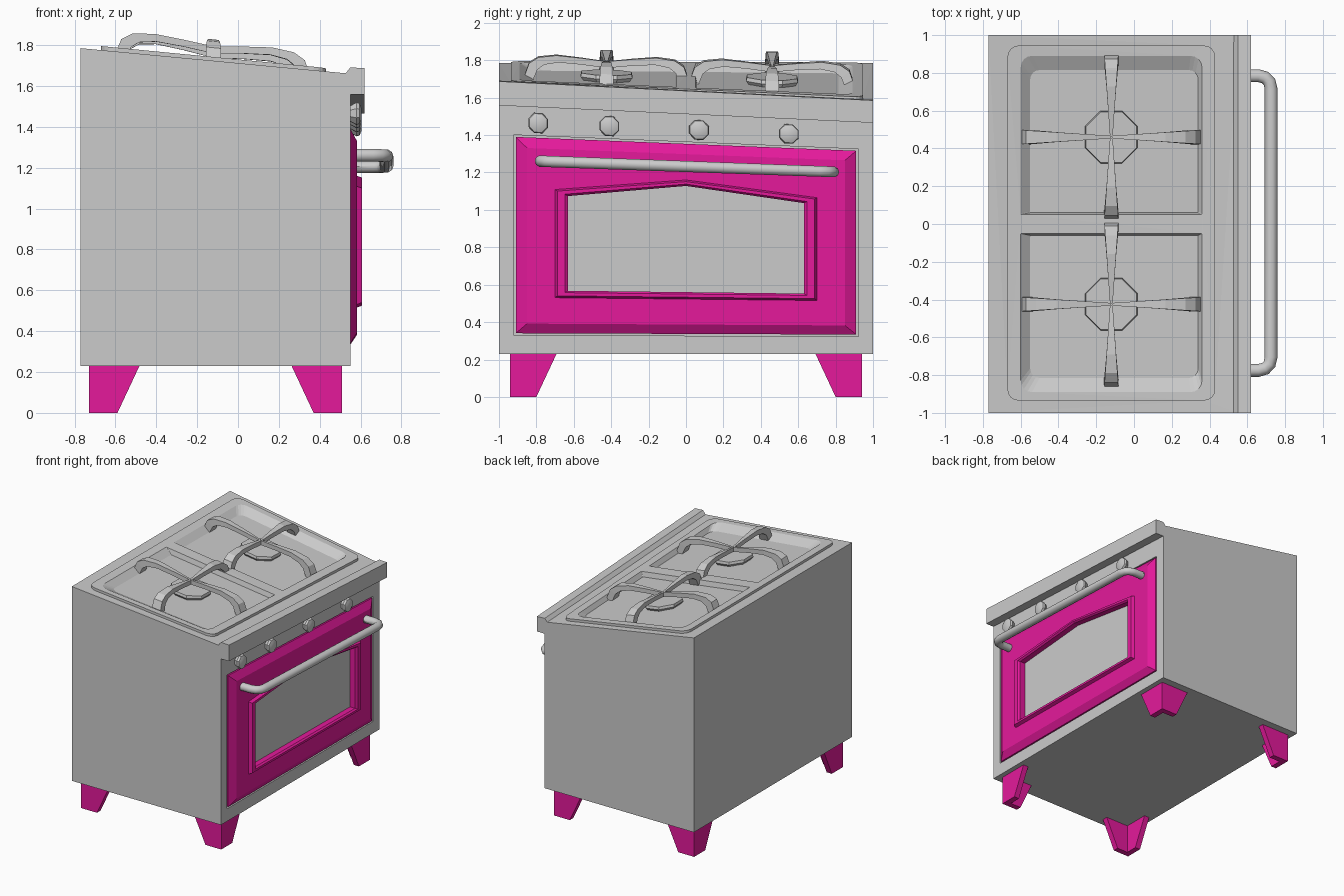
import bpy, bmesh, math
from mathutils import Vector

if "Cube" in bpy.data.objects:
    bpy.data.objects.remove(bpy.data.objects["Cube"])

magenta = bpy.data.materials.new("magenta_enamel")
magenta.diffuse_color = (0.78, 0.01, 0.33, 1)
magenta.use_nodes = True
magenta.node_tree.nodes["Principled BSDF"].inputs["Base Color"].default_value = magenta.diffuse_color


def front(x, y, z):
    """Lean of the front: heights shift along y, more towards the top."""
    return (x, y, z - 0.05 * y * (z - 0.23) / 1.38)


def top(x, y, h):
    """Point at height h over the sloping, slightly twisted cooktop."""
    return (x, y, 1.785 + (x + 0.77) / 1.32 * (-0.175 - 0.05 * y) + h)


def finish(bm, name, mat=None, smooth=None):
    bmesh.ops.remove_doubles(bm, verts=bm.verts[:], dist=0.0003)
    bmesh.ops.recalc_face_normals(bm, faces=bm.faces[:])
    me = bpy.data.meshes.new(name)
    bm.to_mesh(me)
    bm.free()
    ob = bpy.data.objects.new(name, me)
    bpy.context.collection.objects.link(ob)
    if mat:
        me.materials.append(mat)
    if smooth:
        bpy.ops.object.select_all(action='DESELECT')
        ob.select_set(True)
        bpy.context.view_layer.objects.active = ob
        bpy.ops.object.shade_smooth_by_angle(angle=math.radians(smooth))
    return ob


def skin(bm, loops, cap0=True, cap1=True):
    """Join successive loops of equal point count with quads."""
    vs = [[bm.verts.new(p) for p in lp] for lp in loops]
    for a, b in zip(vs, vs[1:]):
        for i in range(len(a)):
            j = (i + 1) % len(a)
            bm.faces.new((a[i], a[j], b[j], b[i]))
    if cap0:
        bm.faces.new(vs[0])
    if cap1:
        bm.faces.new(vs[-1])


def fill(bm, *loops):
    """Flat fill between an outer loop and holes."""
    edges = []
    for lp in loops:
        v = [bm.verts.new(p) for p in lp]
        edges += [bm.edges.new((v[i], v[(i + 1) % len(v)])) for i in range(len(v))]
    bmesh.ops.triangle_fill(bm, edges=edges, use_beauty=True, normal=(0, 0, 1))


def rrect(x0, x1, y0, y1, r_low, r_high, n=4):
    """Rounded rectangle; separate radii for the low-y and high-y corners."""
    pts = []
    for k, (cx, cy, r) in enumerate([(x0 + r_low, y0 + r_low, r_low), (x1 - r_low, y0 + r_low, r_low),
                                     (x1 - r_high, y1 - r_high, r_high), (x0 + r_high, y1 - r_high, r_high)]):
        for i in range(n + 1):
            a = math.pi + (k + i / n) * math.pi / 2
            pts.append((cx + r * math.cos(a), cy + r * math.sin(a)))
    return pts


# Oven body: walls, front frame with door recess, cooktop with two wells
bm = bmesh.new()
X0, X1 = -0.77, 0.55
base = [(X0, -1, 0.23), (X1, -1, 0.23), (X1, 1, 0.23), (X0, 1, 0.23)]
lid = [top(x, y, 0) for x, y, _ in base]
bm.faces.new([bm.verts.new(p) for p in base])
for i in (0, 2, 3):
    j = (i + 1) % 4
    bm.faces.new([bm.verts.new(p) for p in (base[i], base[j], lid[j], lid[i])])


def front_rect(x, y, z0, z1):
    return [front(x, -y, z0), front(x, y, z0), front(x, y, z1), front(x, -y, z1)]


skin(bm, [[base[1], base[2], lid[2], lid[1]], front_rect(0.55, 0.922, 0.327, 1.363),
          front_rect(0.52, 0.922, 0.327, 1.363)], cap0=False)
rim = rrect(-0.67, 0.43, -0.935, 0.945, 0.06, 0.06)
low = [top(x, y, 0) for x, y in rim]
high = [top(x, y, 0.02) for x, y in rim]
fill(bm, lid, low)
skin(bm, [low, high], False, False)
wells = []
for s in (1, -1):
    edge = [top(x, s * y, 0.02) for x, y in rrect(-0.60, 0.36, 0.05, 0.89, 0.006, 0.06)]
    floor = [top(x, s * y, -0.018) for x, y in rrect(-0.55, 0.34, 0.06, 0.815, 0.006, 0.05)]
    skin(bm, [edge, floor], False, True)
    wells.append(edge)
fill(bm, high, *wells)
finish(bm, "oven_body")

# Front trim rail
prof = [(0.525, 1.61), (0.55, 1.64), (0.62, 1.636), (0.62, 1.512), (0.525, 1.512)]
bm = bmesh.new()
skin(bm, [[front(x, y, z) for x, z in prof] for y in (-1, 1)])
finish(bm, "front_trim")


# Door with raised window surround: five-sided loops with a peak at mid top
def penta(x, y, z0, z1, peak):
    return [front(x, *p) for p in ((-y, z0), (y, z0), (y, z1), (0, peak), (-y, z1))]


bm = bmesh.new()
skin(bm, [penta(0.52, 0.91, 0.337, 1.353, 1.353), penta(0.55, 0.91, 0.337, 1.353, 1.353),
          penta(0.582, 0.85, 0.387, 1.298, 1.298), penta(0.582, 0.70, 0.523, 1.087, 1.16),
          penta(0.608, 0.688, 0.533, 1.079, 1.151), penta(0.608, 0.648, 0.55, 1.064, 1.138),
          penta(0.595, 0.63, 0.56, 1.055, 1.128), penta(0.545, 0.63, 0.56, 1.055, 1.128)], False, False)
finish(bm, "oven_door", magenta)
bm = bmesh.new()
skin(bm, [penta(x, 0.64, 0.55, 1.06, 1.133) for x in (0.535, 0.55)])
finish(bm, "door_window")


def disc(x, y, z, r, n=8):
    return [front(x, y + r * math.cos(2 * math.pi * (i + 0.5) / n),
                  z + r * math.sin(2 * math.pi * (i + 0.5) / n)) for i in range(n)]


# Control knobs
for k, y in enumerate((-0.79, -0.41, 0.07, 0.55)):
    bm = bmesh.new()
    skin(bm, [disc(x, y, 1.43, r) for x, r in ((0.545, 0.037), (0.58, 0.057), (0.595, 0.052), (0.604, 0.03))])
    finish(bm, f"knob_{k + 1}", smooth=35)

# Door handle: round tube along a U-shaped path
half = [(0.57, 0.78), (0.66, 0.78), (0.695, 0.77), (0.717, 0.748), (0.726, 0.71)]
path = [Vector((x, -y)) for x, y in half] + [Vector(p) for p in reversed(half)]
bm = bmesh.new()
rings = []
for i, p in enumerate(path):
    d = (path[min(i + 1, len(path) - 1)] - path[max(i - 1, 0)]).normalized()
    if i in (4, 5):
        d = Vector((0, 1))
    ring = []
    for k in range(10):
        a = 2 * math.pi * k / 10
        c, s = 0.034 * math.cos(a), 0.031 * math.sin(a)
        ring.append(front(p.x + d.y * c, p.y - d.x * c + 0.005, 1.232 + s))
    rings.append(ring)
skin(bm, rings)
finish(bm, "door_handle", smooth=40)

# Burners and four-armed pot grates
arm_top = [(0.01, 0.085), (0.3, 0.10), (0.6, 0.112), (0.82, 0.10), (0.93, 0.068), (1.0, -0.018)]
arm_low = [(0.01, 0.05), (0.3, 0.066), (0.58, 0.075), (0.75, 0.062), (0.83, 0.035), (0.88, -0.018)]
for name, cy in (("left", -0.425), ("right", 0.46)):
    cx = -0.12
    bm = bmesh.new()
    octo = [(math.cos(math.pi * (i + 0.5) / 4), math.sin(math.pi * (i + 0.5) / 4)) for i in range(8)]
    skin(bm, [[top(cx + r * c, cy + r * s, h) for c, s in octo]
              for r, h in ((0.13, -0.02), (0.15, 0.005), (0.145, 0.025))])
    finish(bm, f"{name}_burner")
    bm = bmesh.new()
    for dx, dy, length in ((1, 0, 0.48), (-1, 0, 0.485), (0, 1, 0.445), (0, -1, 0.445)):
        loops = []
        for (t, h), (tl, hl) in zip(arm_top, arm_low):
            loop = []
            for q, z, side in ((t, h, 1), (t, h, -1), (tl, hl, -1), (tl, hl, 1)):
                w = side * (0.007 + 0.031 * t)
                loop.append(top(cx + dx * q * length - dy * w, cy + dy * q * length + dx * w, z))
            loops.append(loop)
        skin(bm, loops)
    finish(bm, f"{name}_grate")

# Tapered L-shaped corner legs, mirrored to all four corners
T = 0.045
for sx, nx in ((-1, "back"), (1, "front")):
    for sy, ny in ((-1, "left"), (1, "right")):
        bm = bmesh.new()
        skin(bm, [[(-0.11 + sx * (0.62 - a), sy * (0.94 - b), z)
                   for a, b in ((0, 0), (w, 0), (w, T), (T, T), (T, w), (0, w))]
                  for w, z in ((0.14, 0), (0.25, 0.235))])
        finish(bm, f"{nx}_{ny}_leg", magenta)
